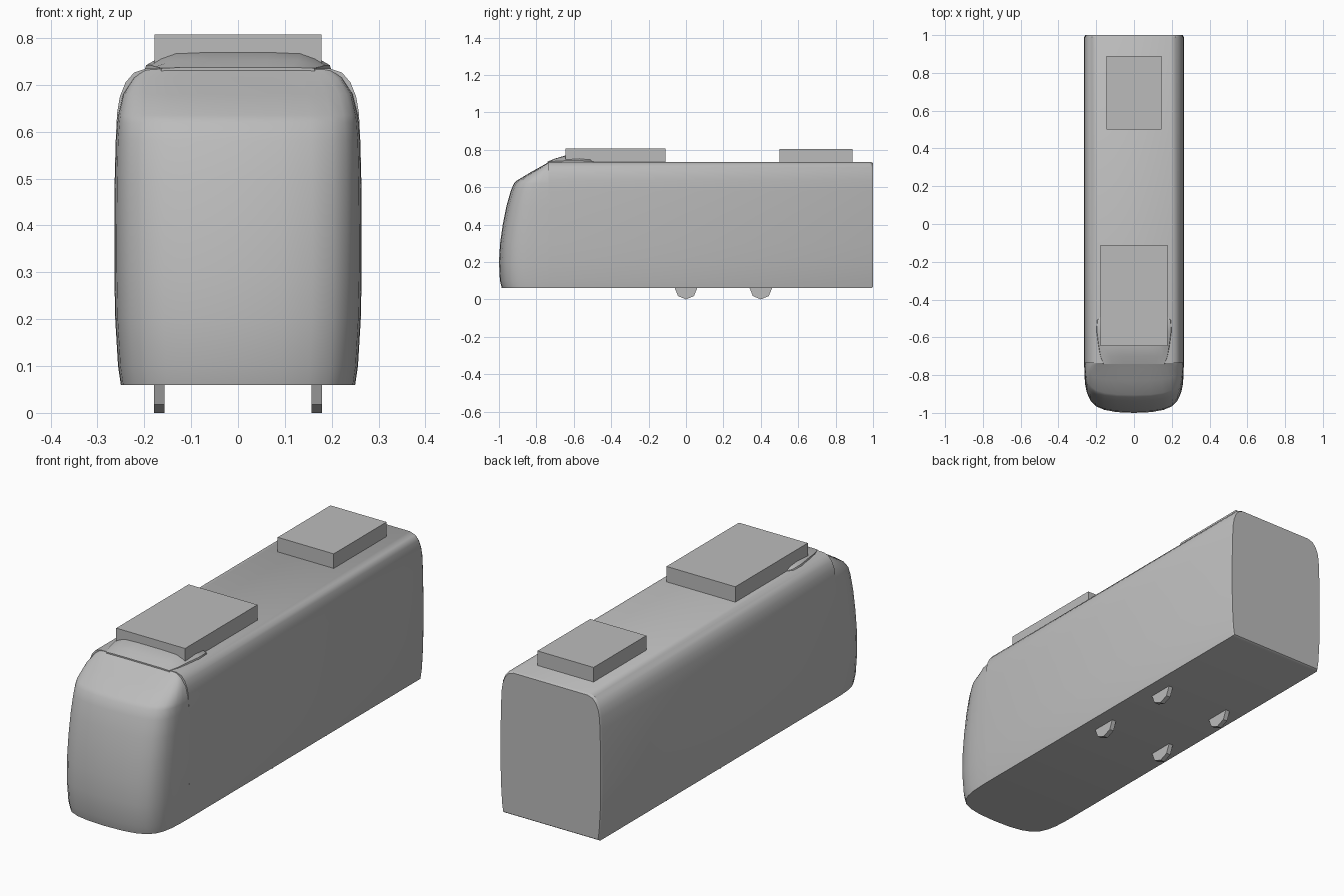
import bpy
import bmesh
import math
from mathutils import Matrix

default = bpy.data.objects.get("Cube")
if default:
    bpy.data.objects.remove(default, do_unlink=True)

grey = bpy.data.materials.new("plain grey")
grey.use_nodes = True
colour = (0.5, 0.5, 0.5, 1)
grey.diffuse_color = colour
grey.node_tree.nodes["Principled BSDF"].inputs["Base Color"].default_value = colour


def finish(name, bm, smooth_angle=None):
    bmesh.ops.recalc_face_normals(bm, faces=bm.faces)
    mesh = bpy.data.meshes.new(name)
    bm.to_mesh(mesh)
    bm.free()
    mesh.materials.append(grey)
    obj = bpy.data.objects.new(name, mesh)
    bpy.context.collection.objects.link(obj)
    if smooth_angle:
        bpy.ops.object.select_all(action='DESELECT')
        obj.select_set(True)
        bpy.context.view_layer.objects.active = obj
        bpy.ops.object.shade_smooth_by_angle(angle=math.radians(smooth_angle))
    return obj


def loft(name, rings, smooth_angle):
    """Skin closed rings of points and cap both ends."""
    bm = bmesh.new()
    loops = [[bm.verts.new(p) for p in ring] for ring in rings]
    for a, b in zip(loops, loops[1:]):
        for i in range(len(a)):
            j = (i + 1) % len(a)
            bm.faces.new((a[i], a[j], b[j], b[i]))
    bm.faces.new(loops[0])
    bm.faces.new(loops[-1])
    return finish(name, bm, smooth_angle)


def box(name, half_width, y0, y1, z0, z1):
    bm = bmesh.new()
    bmesh.ops.create_cube(bm, size=1, matrix=Matrix.Translation(
        (0, (y0 + y1) / 2, (z0 + z1) / 2))
        @ Matrix.Diagonal((2 * half_width, y1 - y0, z1 - z0, 1)))
    return finish(name, bm)


def mirrored(half):
    return half + [(-x, z) for x, z in reversed(half)]


# Car body: bulged side profile swept along y, with a slim bevel at the tail
side = [(0.25, 0.06), (0.256, 0.1), (0.262, 0.2), (0.264, 0.3), (0.264, 0.45),
        (0.261, 0.58), (0.258, 0.64), (0.252, 0.675), (0.24, 0.705),
        (0.222, 0.726), (0.195, 0.735)]
section = mirrored(side)
body_rings = [[(x * s, y, 0.4 + (z - 0.4) * s) for x, z in section]
              for y, s in ((-0.735, 1), (0.99, 1), (1.0, 0.98))]
loft("car_body", body_rings, 35)

# Cab nose: rounded plan outline stacked by height (height, half width, depth)
plan = [(1, 0), (0.995, 0.25), (0.98, 0.45), (0.945, 0.62), (0.88, 0.76),
        (0.77, 0.87), (0.6, 0.94), (0.35, 0.985), (0, 1)]
levels = [(0.06, 0.25, 0.255), (0.1, 0.256, 0.265), (0.2, 0.262, 0.27),
          (0.3, 0.264, 0.264), (0.4, 0.264, 0.25), (0.5, 0.263, 0.23),
          (0.58, 0.261, 0.207), (0.62, 0.258, 0.19), (0.635, 0.256, 0.175),
          (0.68, 0.245, 0.1), (0.715, 0.222, 0.037), (0.735, 0.195, 0.003)]
nose_rings = []
for z, w, d in levels:
    half = [(w * u, -0.73 - d * v, z) for u, v in plan]
    nose_rings.append(half + [(-x, y, h) for x, y, h in reversed(half[:-1])])
loft("cab_nose", nose_rings, 30)

# Roof fairing rising behind the windscreen (y, half width, rise)
fairing_rings = []
for y, w, h in ((-0.74, 0.165, 0.002), (-0.70, 0.18, 0.018), (-0.645, 0.19, 0.034),
                (-0.57, 0.2, 0.034), (-0.51, 0.198, 0.025), (-0.49, 0.18, 0.002)):
    half = [(w, 0.728), (w * 0.98, 0.735 + h * 0.2), (w * 0.86, 0.735 + h * 0.6),
            (w * 0.7, 0.735 + h * 0.92), (w * 0.35, 0.735 + h)]
    fairing_rings.append([(x, y, z) for x, z in mirrored(half)])
loft("roof_fairing", fairing_rings, 40)

# Roof equipment
box("front_roof_unit", 0.178, -0.645, -0.11, 0.72, 0.807)
box("rear_roof_unit", 0.145, 0.5, 0.89, 0.72, 0.803)

# Eight-sided wheels half sunk into the floor
for sx, label in ((1, "left"), (-1, "right")):
    for y, place in ((0, "front"), (0.4, "rear")):
        bm = bmesh.new()
        bmesh.ops.create_cone(
            bm, cap_ends=True, segments=8, radius1=0.06, radius2=0.06, depth=0.022,
            matrix=Matrix.Translation((sx * 0.168, y, 0.06))
            @ Matrix.Rotation(math.pi / 2, 4, 'Y'))
        finish(f"{place}_{label}_wheel", bm)
